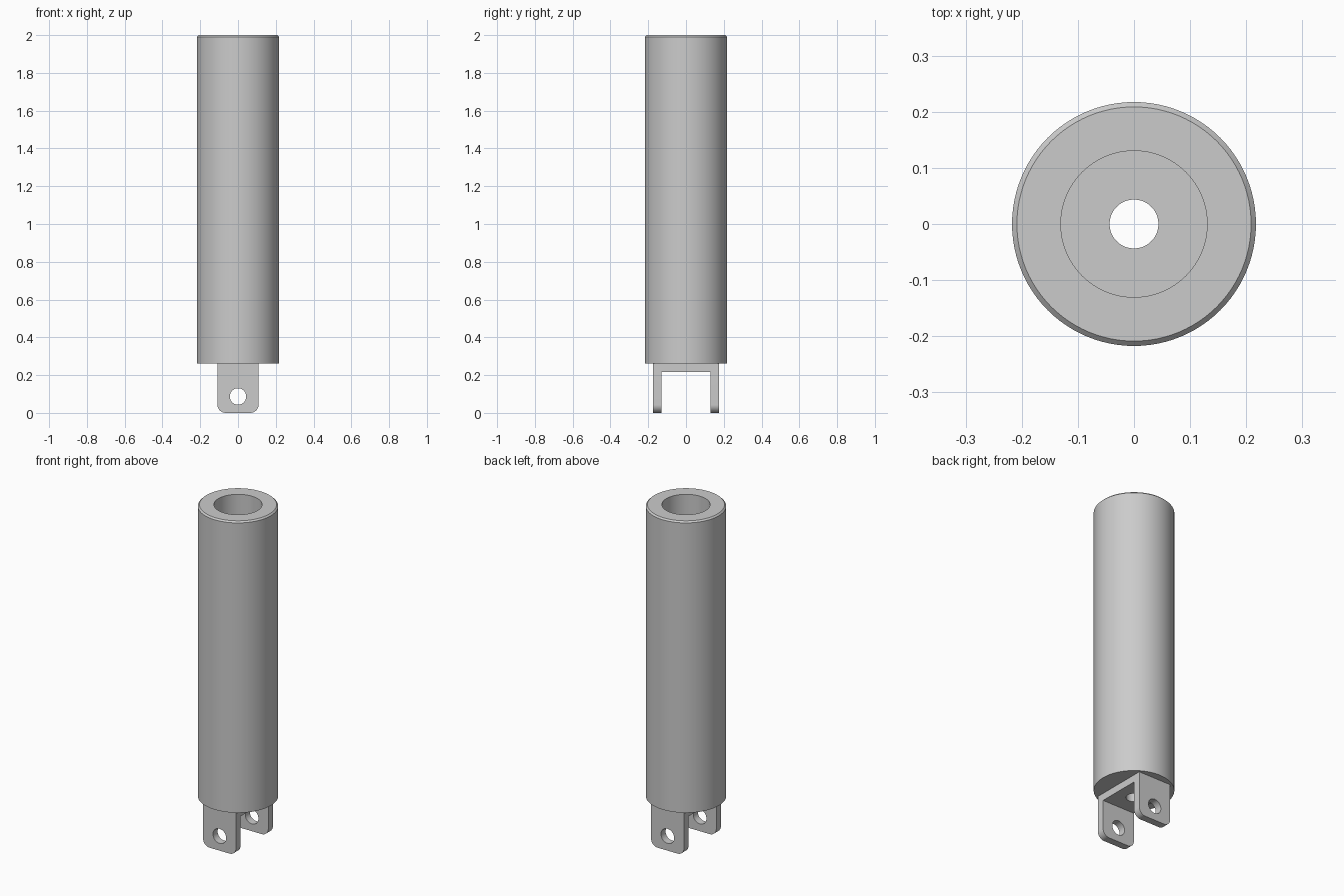
import bpy, bmesh
from math import sin, cos, pi, radians

if "Cube" in bpy.data.objects:
    bpy.data.objects.remove(bpy.data.objects["Cube"])

U = 2 / 46          # design module: every size is a multiple of it
SEG = 96


def finish(name, bm):
    bmesh.ops.recalc_face_normals(bm, faces=bm.faces)
    mesh = bpy.data.meshes.new(name)
    bm.to_mesh(mesh)
    bm.free()
    obj = bpy.data.objects.new(name, mesh)
    bpy.context.collection.objects.link(obj)
    return obj


def select_only(obj):
    bpy.ops.object.select_all(action='DESELECT')
    obj.select_set(True)
    bpy.context.view_layer.objects.active = obj


def smooth(obj):
    select_only(obj)
    bpy.ops.object.shade_smooth_by_angle(angle=radians(20))


def lathe(name, profile):
    """Revolve a closed (radius, z) profile around z."""
    bm = bmesh.new()
    rings = [[bm.verts.new((r * U * cos(2 * pi * i / SEG), r * U * sin(2 * pi * i / SEG), z * U))
              for i in range(SEG)] for r, z in profile]
    for a, b in zip(rings, rings[1:] + rings[:1]):
        for i in range(SEG):
            j = (i + 1) % SEG
            bm.faces.new((a[i], a[j], b[j], b[i]))
    return finish(name, bm)


def extrude_y(name, outline, half):
    """Extrude an (x, z) outline along y, centred on y = 0."""
    bm = bmesh.new()
    face = bm.faces.new([bm.verts.new((x * U, -half * U, z * U)) for x, z in outline])
    new = bmesh.ops.extrude_face_region(bm, geom=[face])['geom']
    verts = [v for v in new if isinstance(v, bmesh.types.BMVert)]
    bmesh.ops.translate(bm, verts=verts, vec=(0, 2 * half * U, 0))
    return finish(name, bm)


def circle(r, cx, cz, start=0, end=2 * pi, n=48, closed=True):
    steps = n if closed else n + 1
    return [(cx + r * cos(start + (end - start) * i / n),
             cz + r * sin(start + (end - start) * i / n)) for i in range(steps)]


def cut(obj, cutter):
    cutter.hide_render = True
    mod = obj.modifiers.new("cut", 'BOOLEAN')
    mod.operation, mod.solver, mod.object = 'DIFFERENCE', 'EXACT', cutter
    select_only(obj)
    bpy.ops.object.modifier_apply(modifier=mod.name)
    bpy.data.objects.remove(cutter)


# Cylinder barrel: chamfered rim, blind bore, small hole through the floor
barrel = lathe("barrel", [(1, 6), (5, 6), (5, 45.8), (4.8, 46), (3, 46), (3, 8), (1, 8)])
smooth(barrel)

# Clevis bracket: rounded block with slot, pin hole and centre hole cut out
outline = ([(-2.5, 6)]
           + circle(1, -1.5, 1, pi, 1.5 * pi, 12, False)
           + circle(1, 1.5, 1, 1.5 * pi, 2 * pi, 12, False)
           + [(2.5, 6)])
clevis = extrude_y("clevis_bracket", outline, 4)
cut(clevis, extrude_y("slot_cutter", [(-4, -1), (4, -1), (4, 5), (-4, 5)], 3))
cut(clevis, extrude_y("pin_hole_cutter", circle(1, 0, 2), 6))

bm = bmesh.new()
bmesh.ops.create_cone(bm, cap_ends=True, segments=SEG, radius1=U, radius2=U, depth=2 * U)
bmesh.ops.translate(bm, verts=bm.verts, vec=(0, 0, 5.5 * U))
cut(clevis, finish("centre_hole_cutter", bm))
smooth(clevis)
